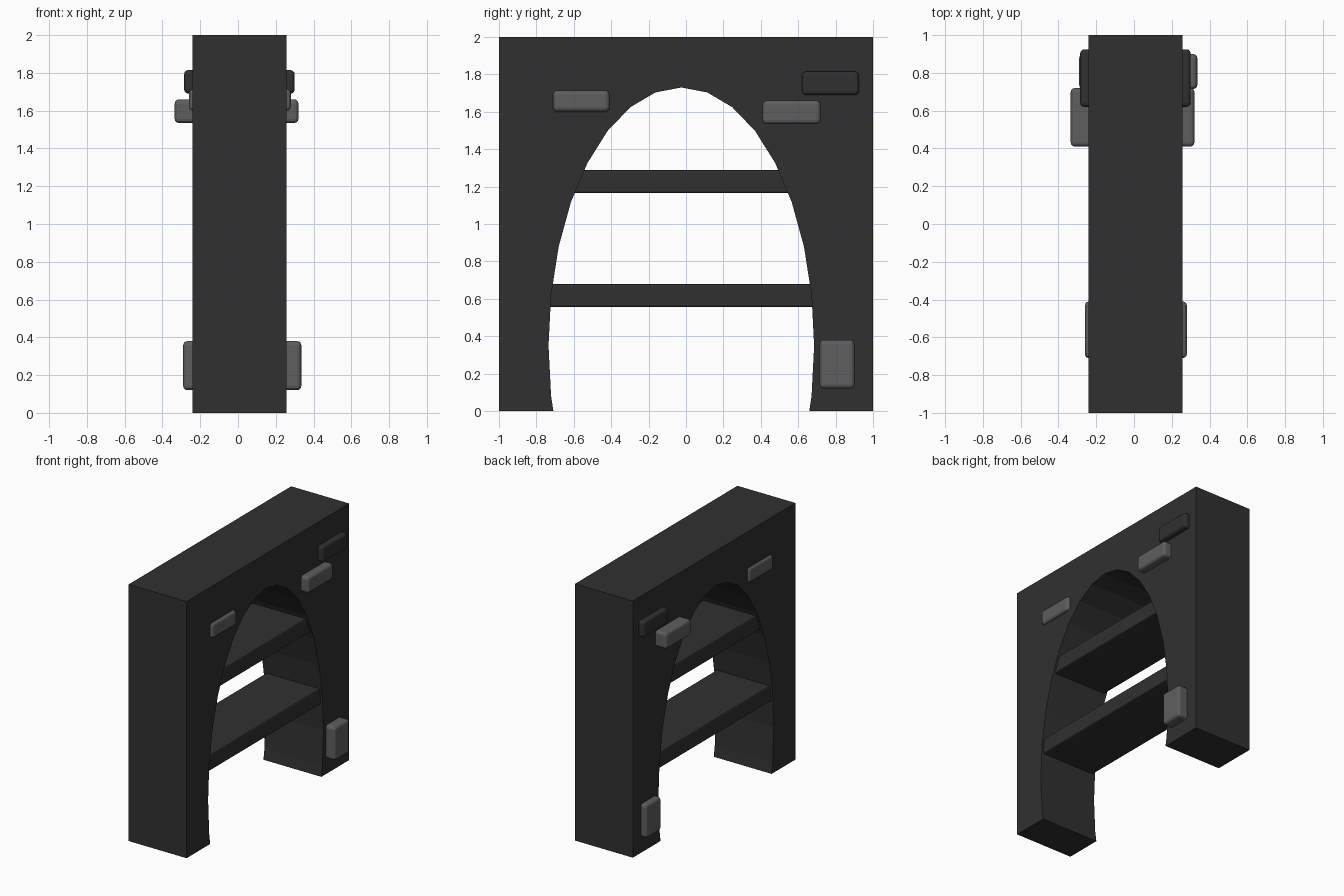
import bpy, bmesh, math

if "Cube" in bpy.data.objects:
    bpy.data.objects.remove(bpy.data.objects["Cube"])


def material(name, v):
    m = bpy.data.materials.new(name)
    m.diffuse_color = (v, v, v, 1)
    m.use_nodes = True
    m.node_tree.nodes["Principled BSDF"].inputs["Base Color"].default_value = m.diffuse_color
    return m


dark = material("dark stone", 0.030)
light = material("light stone", 0.112)


def add_object(name, bm, mat):
    bmesh.ops.recalc_face_normals(bm, faces=bm.faces)
    me = bpy.data.meshes.new(name)
    bm.to_mesh(me)
    bm.free()
    me.materials.append(mat)
    ob = bpy.data.objects.new(name, me)
    bpy.context.collection.objects.link(ob)
    return ob


def box(name, x, y, z, mat, bevel, segments):
    bm = bmesh.new()
    bmesh.ops.create_cube(bm, size=1)
    for v in bm.verts:
        v.co = [(a + b) / 2 + c * (b - a) for c, (a, b) in zip(v.co, (x, y, z))]
    bmesh.ops.bevel(bm, geom=bm.edges[:], offset=bevel, segments=segments,
                    profile=0.5, affect='EDGES')
    return add_object(name, bm, mat)


# Arched wall: square outline with a 32-sided elliptical opening
X0, X1 = -0.242, 0.257
CY, CZ, RY, RZ = -0.025, 0.35, 0.71, 1.38
step = math.radians(11.25)
arch = [(CY + RY * math.sin(i * step), CZ + RZ * math.cos(i * step)) for i in range(-9, 10)]
outline = [(-1, 0), (CY - 0.684, 0)] + arch + [(CY + 0.684, 0), (1, 0), (1, 2), (-1, 2)]
bm = bmesh.new()
face = bm.faces.new([bm.verts.new((X0, y, z)) for y, z in outline])
ext = bmesh.ops.extrude_face_region(bm, geom=[face], use_keep_orig=True)
bmesh.ops.translate(bm, vec=(X1 - X0, 0, 0),
                    verts=[g for g in ext['geom'] if isinstance(g, bmesh.types.BMVert)])
add_object("arched_wall", bm, dark)

# Shelves spanning the opening, ends buried in the wall
box("lower_shelf", (-0.225, 0.24), (-0.76, 0.72), (0.555, 0.68), dark, 0.012, 2)
box("upper_shelf", (-0.225, 0.24), (-0.66, 0.61), (1.165, 1.29), dark, 0.012, 2)

# Protruding stones passing right through the wall
stones = [
    ("left_stone", (-0.26, 0.28), (-0.71, -0.41), (1.60, 1.715), light),
    ("right_stone", (-0.335, 0.32), (0.41, 0.72), (1.535, 1.66), light),
    ("corner_stone", (-0.285, 0.30), (0.62, 0.925), (1.69, 1.815), dark),
    ("foot_stone", (-0.29, 0.335), (0.715, 0.90), (0.12, 0.38), light),
]
for name, x, y, z, mat in stones:
    box(name, x, y, z, mat, 0.022, 3)
